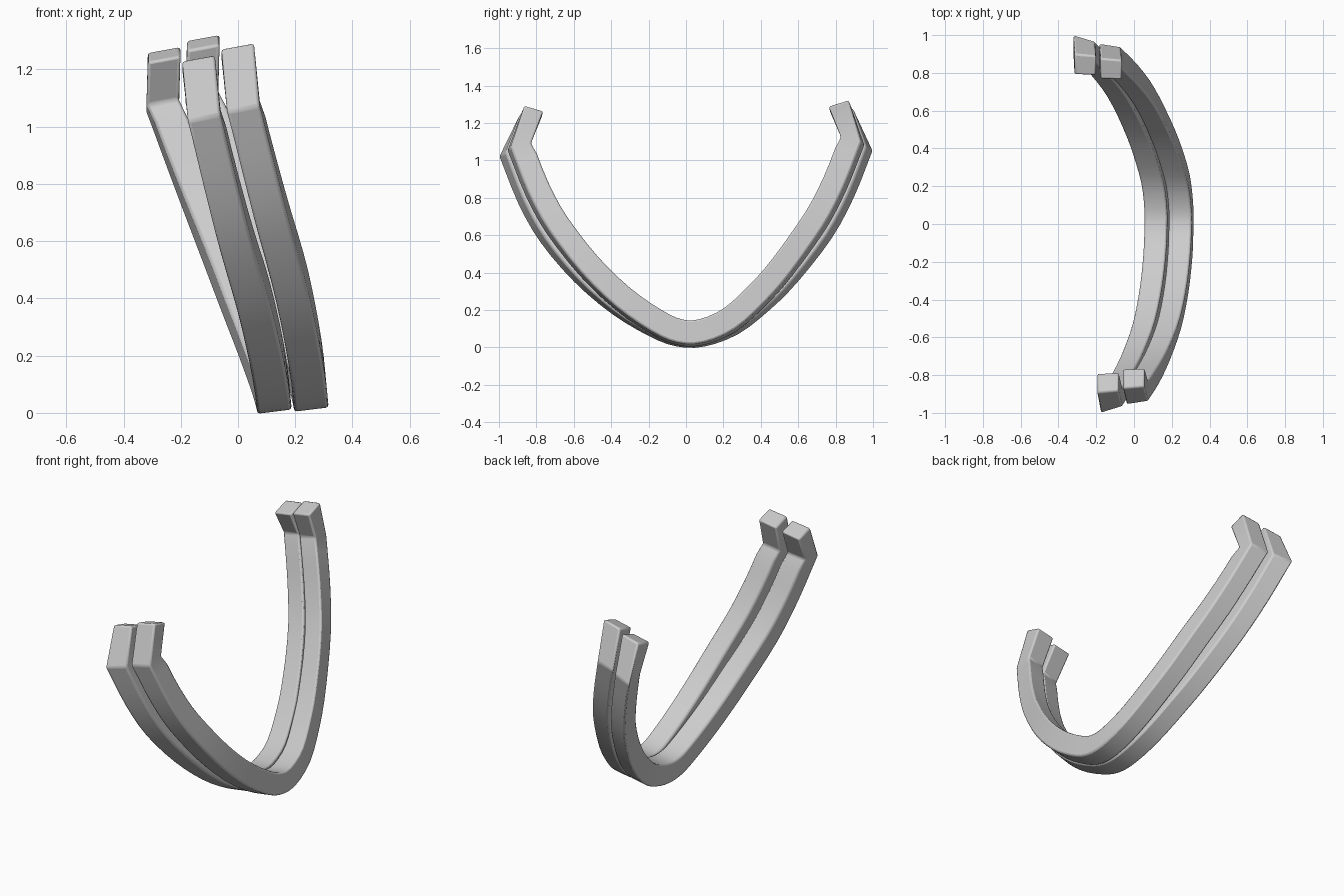
import bpy, bmesh
from mathutils import Vector

if "Cube" in bpy.data.objects:
    bpy.data.objects.remove(bpy.data.objects["Cube"])

# Outer left edge of the wide band, front tip -> bottom -> back tip
TIP_F = Vector((-0.195, -0.895, 1.23))
TIP_B = Vector((-0.315, 0.90, 1.26))
EDGE = [Vector(p) for p in [
    (-0.175, -1.0, 1.02), (-0.115, -0.90, 0.77), (-0.062, -0.78, 0.56),
    (-0.002, -0.60, 0.35), (0.038, -0.40, 0.18), (0.060, -0.20, 0.06),
    (0.066, -0.05, 0.004), (0.066, 0.10, 0.004), (0.047, 0.28, 0.07),
    (0.0, 0.45, 0.20), (-0.058, 0.60, 0.35), (-0.145, 0.78, 0.58),
    (-0.228, 0.90, 0.80), (-0.32, 1.0, 1.05)]]
THICK, WIDTH = 0.127, 0.12


def smooth_path(pts, steps=3):
    """Catmull-Rom curve through the points."""
    ext = [2 * pts[0] - pts[1]] + pts + [2 * pts[-1] - pts[-2]]
    out = []
    for i in range(1, len(ext) - 2):
        a, b, c, d = ext[i - 1:i + 3]
        for k in range(steps):
            t = k / steps
            out.append(0.5 * (2 * b + (c - a) * t + (2 * a - 5 * b + 4 * c - d) * t * t
                              + (3 * b - a - 3 * c + d) * t ** 3))
    return out + [pts[-1].copy()]


mat = bpy.data.materials.new("light grey")
mat.diffuse_color = (0.6, 0.6, 0.6, 1)
mat.use_nodes = True
mat.node_tree.nodes["Principled BSDF"].inputs["Base Color"].default_value = mat.diffuse_color

path = smooth_path(EDGE)
n = len(path)
inward = []
for i, p in enumerate(path):
    t = path[min(i + 1, n - 1)] - path[max(i - 1, 0)]
    nrm = Vector((0, -t.z, t.y)).normalized() * THICK
    nrm.x = -0.012 * max(0, 1 - p.z / 0.4)
    inward.append(nrm)
# bends and tips have their own cut direction
inward[0] = Vector((0, 0.118, 0.02))
inward[-1] = Vector((0, -0.118, 0.025))
path = [TIP_F] + path + [TIP_B]
inward = [Vector((0, 0.105, -0.03))] + inward + [Vector((0, -0.11, -0.035))]


def band(name, y_scale, tip_scale, skew, shift_x, lift):
    """skew: how far the outer face turns towards the middle across its width."""
    bm = bmesh.new()
    rings = []
    for i, (p, d) in enumerate(zip(path, inward)):
        tip = i in (0, len(path) - 1)
        h = min(1, p.z / 0.5)
        q = min(1, p.z / 1.05)
        up = lift * (0.25 + 0.75 * h + 2 * q * (1 - q) + 0.4 * tip)
        o = Vector((p.x + shift_x * (1 + 0.06 * h),
                    p.y * (tip_scale if tip else y_scale), p.z + up))
        turn = 0.01 if tip else skew
        w = Vector((WIDTH - 0.006 * h, -turn * p.y, 0.015 + 0.006 * h))
        w_in = Vector((w.x, -0.5 * turn * p.y, w.z))
        rings.append([bm.verts.new(v) for v in (o, o + w, o + w_in + d, o + d)])
    for a, b in zip(rings, rings[1:]):
        for j in range(4):
            k = (j + 1) % 4
            bm.faces.new((a[j], a[k], b[k], b[j]))
    bm.faces.new(rings[0])
    bm.faces.new(rings[-1])
    bmesh.ops.recalc_face_normals(bm, faces=bm.faces)
    me = bpy.data.meshes.new(name)
    bm.to_mesh(me)
    bm.free()
    me.materials.append(mat)
    ob = bpy.data.objects.new(name, me)
    bpy.context.collection.objects.link(ob)
    # softened edges
    bev = ob.modifiers.new("soft_edges", 'BEVEL')
    bev.width, bev.segments = 0.01, 2
    bev.limit_method, bev.angle_limit = 'ANGLE', 0.6
    bpy.ops.object.select_all(action='DESELECT')
    ob.select_set(True)
    bpy.context.view_layer.objects.active = ob
    bpy.ops.object.shade_smooth_by_angle(angle=0.6)


# Two parallel curved bands
band("left_band", 1.0, 1.0, 0.035, 0.0, 0.0)
band("right_band", 0.955, 0.975, 0.018, 0.129, 0.03)
